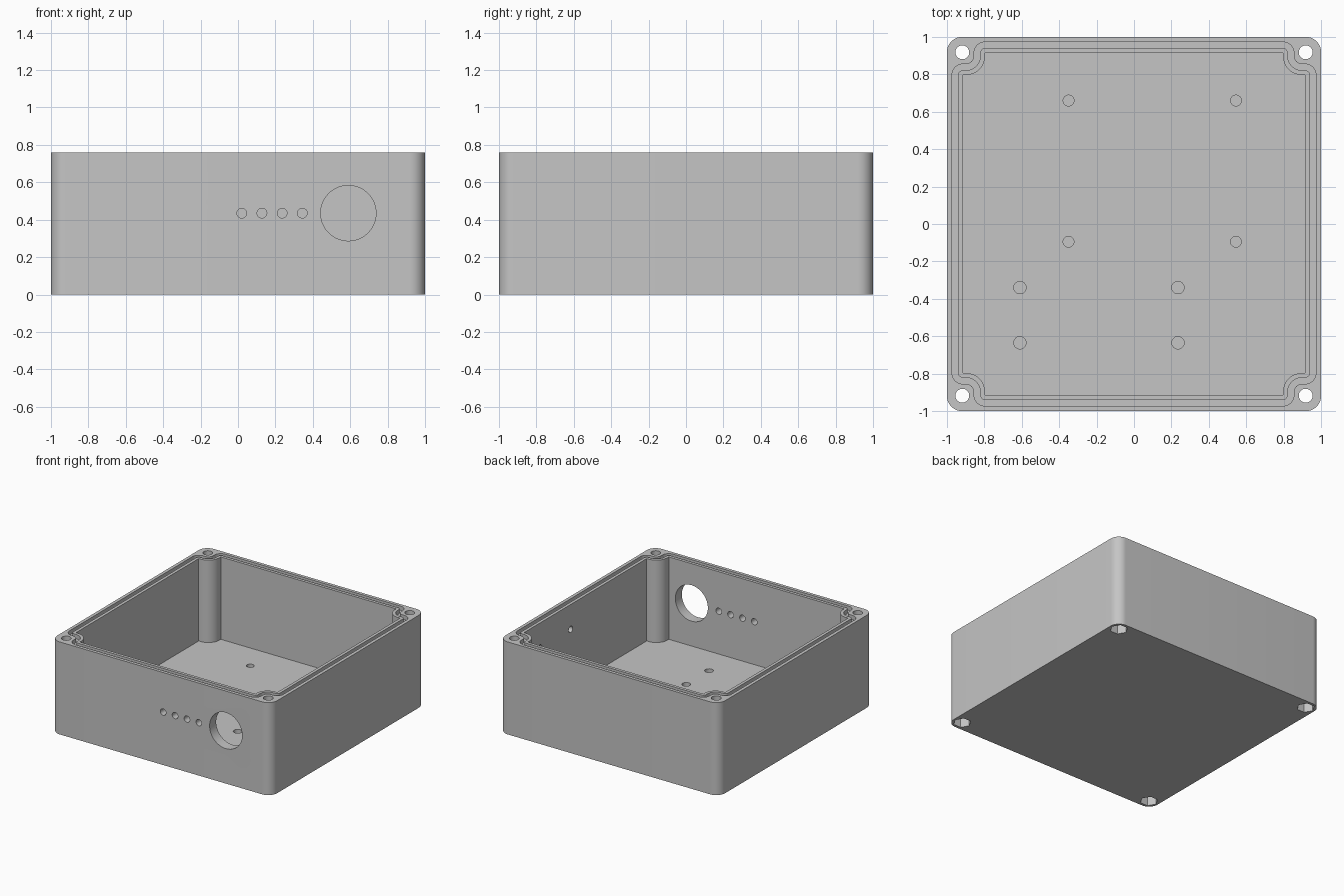
import bpy
import bmesh
from math import sin, cos, pi, radians
from mathutils import Matrix, Vector

if "Cube" in bpy.data.objects:
    bpy.data.objects.remove(bpy.data.objects["Cube"], do_unlink=True)

HEIGHT, FLOOR, WALL_IN = 0.76, 0.083, 0.915
SCREW = 0.918

grey = bpy.data.materials.new("light grey plastic")
grey.use_nodes = True
colour = (0.56, 0.56, 0.56, 1)
grey.diffuse_color = colour
grey.node_tree.nodes["Principled BSDF"].inputs["Base Color"].default_value = colour


def arc(cx, cy, r, start, end, steps=12):
    """Points along an arc, or the bare corner when the radius is zero."""
    if r == 0:
        return [(cx, cy)]
    angles = [radians(start + (end - start) * i / steps) for i in range(steps + 1)]
    return [(cx + r * cos(a), cy + r * sin(a)) for a in angles]


def four_corners(quarter):
    """Repeat a quarter outline around the z axis."""
    points = []
    for turn in range(4):
        for x, y in quarter:
            for _ in range(turn):
                x, y = -y, x
            points.append((x, y))
    return points


def rim_outline(offset):
    """Cavity outline, stepping around the corner posts, grown by offset."""
    side, step = WALL_IN + offset, 0.797 + offset
    bulge = 0.1 - offset
    quarter = arc(side - offset, step - offset, offset, 0, 90)
    quarter += arc(step + bulge, step + bulge, bulge, 270, 180)
    quarter += arc(step - offset, side - offset, offset, 0, 90)
    return four_corners(quarter)


def mesh_object(name, bm):
    bmesh.ops.recalc_face_normals(bm, faces=bm.faces)
    mesh = bpy.data.meshes.new(name)
    bm.to_mesh(mesh)
    bm.free()
    mesh.materials.append(grey)
    obj = bpy.data.objects.new(name, mesh)
    bpy.context.collection.objects.link(obj)
    return obj


def prism(name, outline, bottom, top):
    bm = bmesh.new()
    face = bm.faces.new([bm.verts.new((x, y, bottom)) for x, y in outline])
    grown = bmesh.ops.extrude_face_region(bm, geom=[face])
    verts = [v for v in grown["geom"] if isinstance(v, bmesh.types.BMVert)]
    bmesh.ops.translate(bm, verts=verts, vec=(0, 0, top - bottom))
    return mesh_object(name, bm)


def ring(name, inner, outer, bottom, top):
    """Closed channel between two matching outlines."""
    bm = bmesh.new()
    section = [(inner, bottom), (outer, bottom), (outer, top), (inner, top)]
    loops = [[bm.verts.new((x, y, z)) for x, y in line] for line, z in section]
    count = len(inner)
    for k in range(4):
        a, b = loops[k], loops[(k + 1) % 4]
        for i in range(count):
            j = (i + 1) % count
            bm.faces.new((a[i], a[j], b[j], b[i]))
    return mesh_object(name, bm)


def drill(start, end, radius, sides=32):
    """Cylinder between two points."""
    start, end = Vector(start), Vector(end)
    axis = end - start
    place = Matrix.Translation((start + end) / 2)
    place = place @ axis.to_track_quat("Z", "Y").to_matrix().to_4x4()
    bm = bmesh.new()
    bmesh.ops.create_cone(bm, cap_ends=True, segments=sides, radius1=radius,
                          radius2=radius, depth=axis.length, matrix=place)
    return mesh_object("drill", bm)


def cut(body, cutter):
    mod = body.modifiers.new("cut", "BOOLEAN")
    mod.operation = "DIFFERENCE"
    mod.solver = "EXACT"
    mod.object = cutter
    bpy.context.view_layer.objects.active = body
    bpy.ops.object.modifier_apply(modifier=mod.name)
    bpy.data.objects.remove(cutter, do_unlink=True)


# Outer block with rounded upright edges
shell = four_corners(arc(0.92, 0.92, 0.08, 0, 90))
box = prism("enclosure_box", shell, 0, HEIGHT)

# Cavity with corner posts, and the seal groove in the rim
cut(box, prism("cavity", rim_outline(0), FLOOR, HEIGHT + 0.1))
cut(box, ring("groove", rim_outline(0.025), rim_outline(0.058),
              HEIGHT - 0.035, HEIGHT + 0.1))

# Corner screw holes with hexagonal nut pockets underneath
for x in (-SCREW, SCREW):
    for y in (-SCREW, SCREW):
        cut(box, drill((x, y, -0.1), (x, y, HEIGHT + 0.1), 0.037))
        hexagon = [(x + 0.068 * cos(k * pi / 3), y + 0.068 * sin(k * pi / 3))
                   for k in range(6)]
        cut(box, prism("nut_pocket", hexagon, -0.1, 0.08))

# Front openings: one large and a row of four small
front = [(0.59, 0.148, 64)] + [(0.02 + 0.108 * i, 0.026, 32) for i in range(4)]
for x, radius, sides in front:
    cut(box, drill((x, -1.1, 0.435), (x, -0.85, 0.435), radius, sides))

# Blind mounting holes in the floor
for xs, ys, radius in (((-0.35, 0.545), (-0.095, 0.66), 0.029),
                       ((-0.61, 0.235), (-0.635, -0.34), 0.033)):
    for x in xs:
        for y in ys:
            cut(box, drill((x, y, 0.04), (x, y, 0.2), radius))

# Blind mounting holes inside the left wall
for y in (0.19, 0.59):
    cut(box, drill((0.8, y, 0.555), (0.955, y, 0.555), 0.026))

bpy.ops.object.select_all(action="DESELECT")
box.select_set(True)
bpy.context.view_layer.objects.active = box
bpy.ops.object.shade_smooth_by_angle(angle=radians(30))
